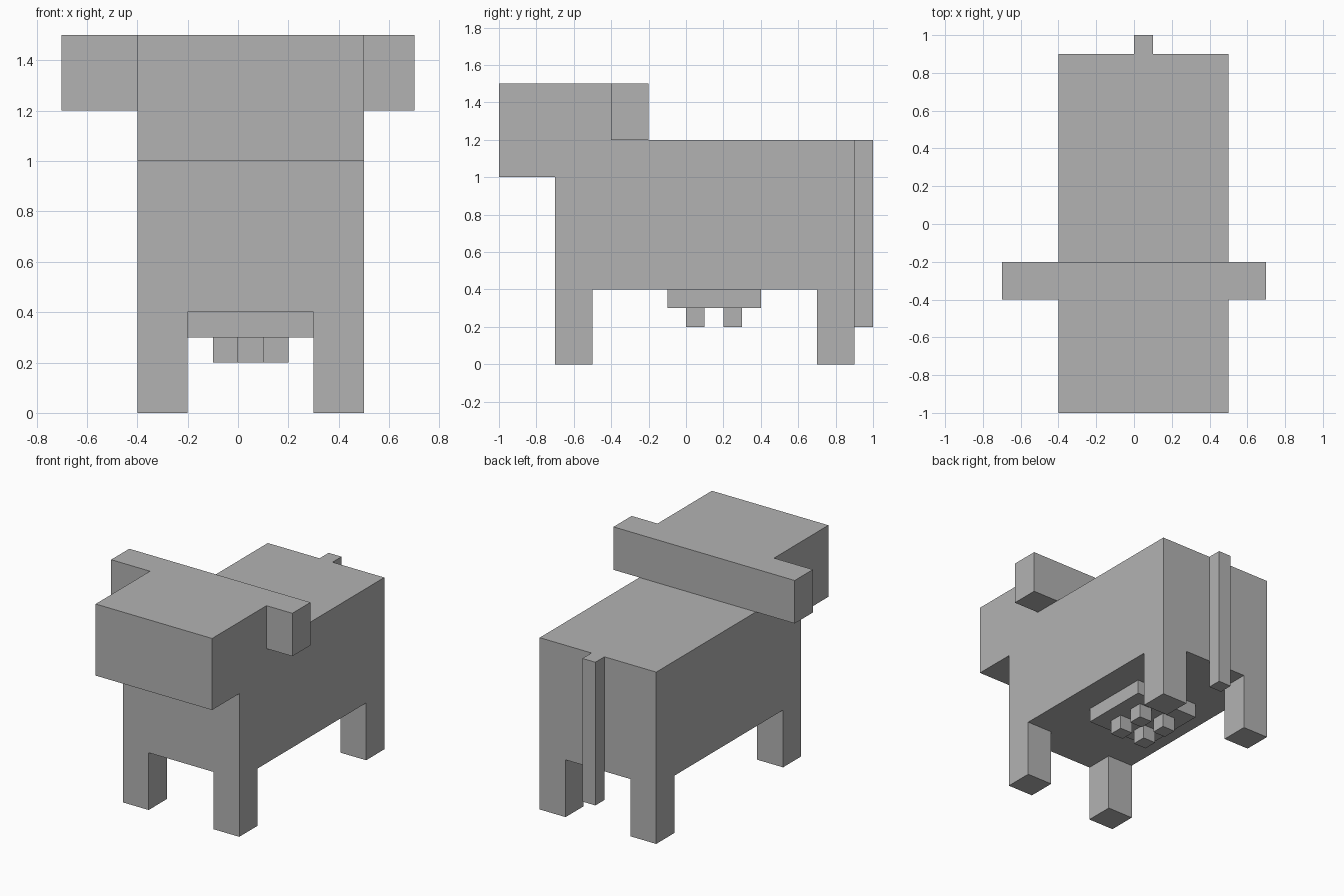
import bpy
import bmesh

default = bpy.data.objects.get("Cube")
if default:
    bpy.data.objects.remove(default, do_unlink=True)

GREY = (0.45, 0.45, 0.45, 1.0)
grey = bpy.data.materials.new("plain_grey")
grey.use_nodes = True
grey.diffuse_color = GREY
grey.node_tree.nodes["Principled BSDF"].inputs["Base Color"].default_value = GREY

# The trunk sits slightly left of centre, so limbs mirror about this plane
MID = 0.05


def prism(name, profile, x0, x1):
    """Extrude a side profile of (y, z) points from x0 to x1."""
    bm = bmesh.new()
    face = bm.faces.new([bm.verts.new((x0, y, z)) for y, z in profile])
    grown = bmesh.ops.extrude_face_region(bm, geom=[face])["geom"]
    verts = [v for v in grown if isinstance(v, bmesh.types.BMVert)]
    bmesh.ops.translate(bm, vec=(x1 - x0, 0, 0), verts=verts)
    bmesh.ops.recalc_face_normals(bm, faces=bm.faces)
    mesh = bpy.data.meshes.new(name)
    bm.to_mesh(mesh)
    bm.free()
    mesh.materials.append(grey)
    obj = bpy.data.objects.new(name, mesh)
    bpy.context.collection.objects.link(obj)
    return obj


def box(name, x, y, z):
    return prism(name, [(y[0], z[0]), (y[1], z[0]), (y[1], z[1]), (y[0], z[1])], *x)


def mirrored_boxes(name, inner, outer, y, z):
    box("left_" + name, (MID + inner, MID + outer), y, z)
    box("right_" + name, (MID - outer, MID - inner), y, z)


# Trunk
box("body", (-0.4, 0.5), (-0.7, 0.9), (0.4, 1.2))

# Head overhangs the chest and rests on the back
prism("head", [(-1, 1), (-0.7, 1), (-0.7, 1.2), (-0.2, 1.2), (-0.2, 1.5), (-1, 1.5)],
      -0.4, 0.5)

# Ears
box("left_ear", (0.5, 0.7), (-0.4, -0.2), (1.2, 1.5))
box("right_ear", (-0.7, -0.4), (-0.4, -0.2), (1.2, 1.5))

# Legs
mirrored_boxes("front_leg", 0.25, 0.45, (-0.7, -0.5), (0, 0.4))
mirrored_boxes("back_leg", 0.25, 0.45, (0.7, 0.9), (0, 0.4))

# Udder and teats
box("udder", (-0.2, 0.3), (-0.1, 0.4), (0.3, 0.4))
mirrored_boxes("front_teat", 0.05, 0.15, (0, 0.1), (0.2, 0.3))
mirrored_boxes("back_teat", 0.05, 0.15, (0.2, 0.3), (0.2, 0.3))

# Tail
box("tail", (0, 0.1), (0.9, 1), (0.2, 1.2))
